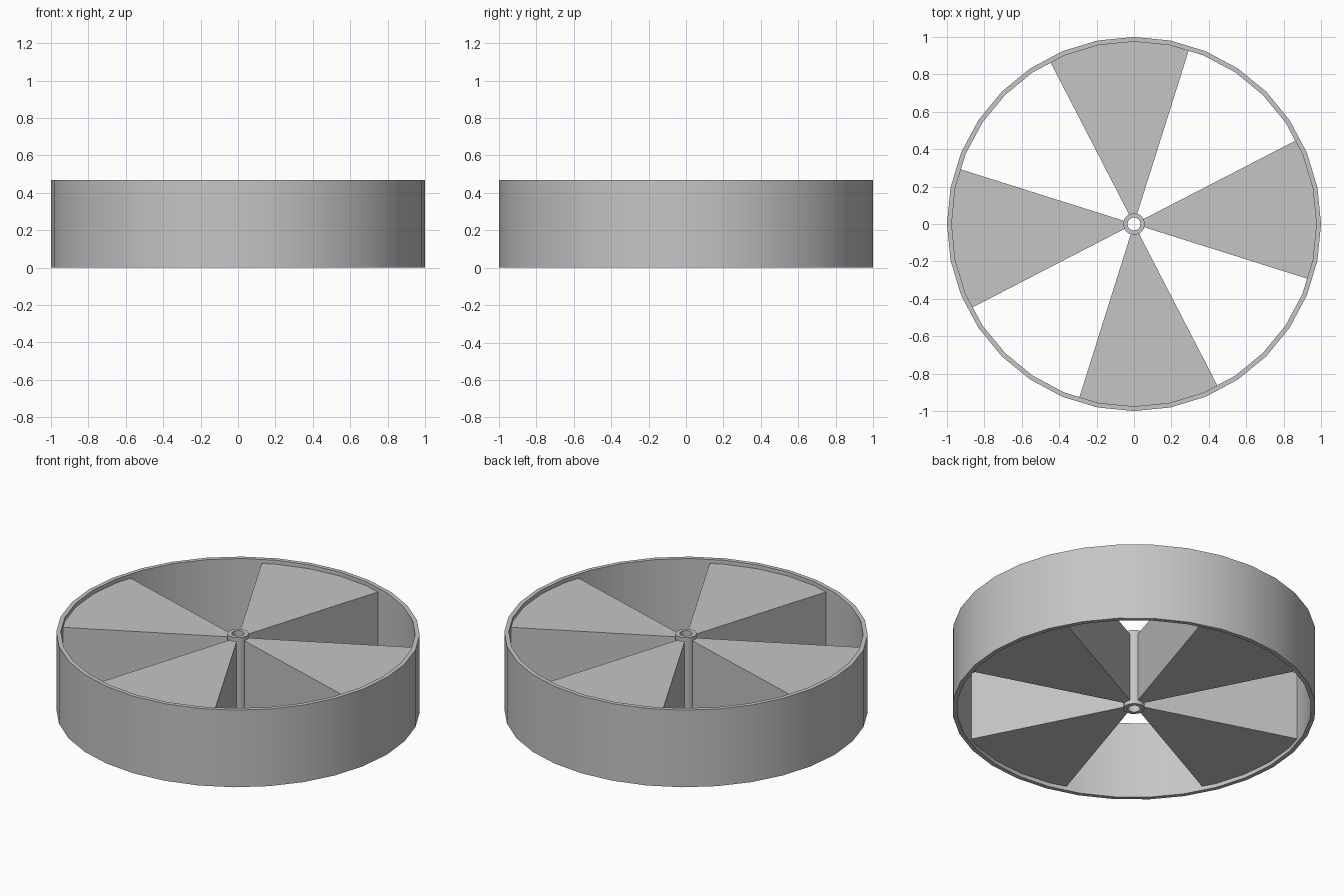
import bpy, bmesh
from math import cos, sin, radians, tau

cube = bpy.data.objects.get("Cube")
if cube:
    bpy.data.objects.remove(cube, do_unlink=True)

HEIGHT = 0.468
INSET = 0.024      # blades sit slightly inside the rim height
RIM_INNER = 0.975
SIDES = 32

grey = bpy.data.materials.new("plain grey")
grey.use_nodes = True
grey.diffuse_color = (0.56, 0.56, 0.56, 1)
grey.node_tree.nodes["Principled BSDF"].inputs["Base Color"].default_value = grey.diffuse_color


def finish(name, bm):
    bmesh.ops.recalc_face_normals(bm, faces=bm.faces)
    mesh = bpy.data.meshes.new(name)
    bm.to_mesh(mesh)
    bm.free()
    mesh.materials.append(grey)
    obj = bpy.data.objects.new(name, mesh)
    bpy.context.collection.objects.link(obj)
    bpy.ops.object.select_all(action="DESELECT")
    obj.select_set(True)
    bpy.context.view_layer.objects.active = obj
    bpy.ops.object.shade_smooth_by_angle(angle=radians(30))
    return obj


def tube(name, inner, outer, sides):
    """Upright tube over the full height."""
    bm = bmesh.new()
    rows = []
    for i in range(sides):
        a = tau * i / sides
        rows.append([bm.verts.new((r * cos(a), r * sin(a), z))
                     for r, z in ((inner, 0), (outer, 0), (outer, HEIGHT), (inner, HEIGHT))])
    for i, row in enumerate(rows):
        nxt = rows[(i + 1) % sides]
        for j in range(4):
            k = (j + 1) % 4
            bm.faces.new((row[j], nxt[j], nxt[k], row[k]))
    return finish(name, bm)


def blade(name, start, end):
    """Solid wedge from the hub wall to the rim, its arc matching the rim's corners."""
    step = 360 / SIDES
    corners = [i * step for i in range(-SIDES, SIDES * 2) if start < i * step < end]
    outline = [(0.045, end), (0.045, start)]
    outline += [(RIM_INNER, a) for a in [start] + corners + [end]]
    bm = bmesh.new()
    base = bm.faces.new([bm.verts.new((r * cos(radians(a)), r * sin(radians(a)), INSET))
                         for r, a in outline])
    up = bmesh.ops.extrude_face_region(bm, geom=[base])["geom"]
    bmesh.ops.translate(bm, vec=(0, 0, HEIGHT - 2 * INSET),
                        verts=[v for v in up if isinstance(v, bmesh.types.BMVert)])
    return finish(name, bm)


# Outer rim and the hollow hub
tube("rim", RIM_INNER, 1.0, SIDES)
tube("hub", 0.035, 0.058, 16)

# Four wedge blades, a quarter turn apart
for q, side in enumerate(("left", "back", "right", "front")):
    blade(side + "_blade", q * 90 - 17.5, q * 90 + 27.3)
